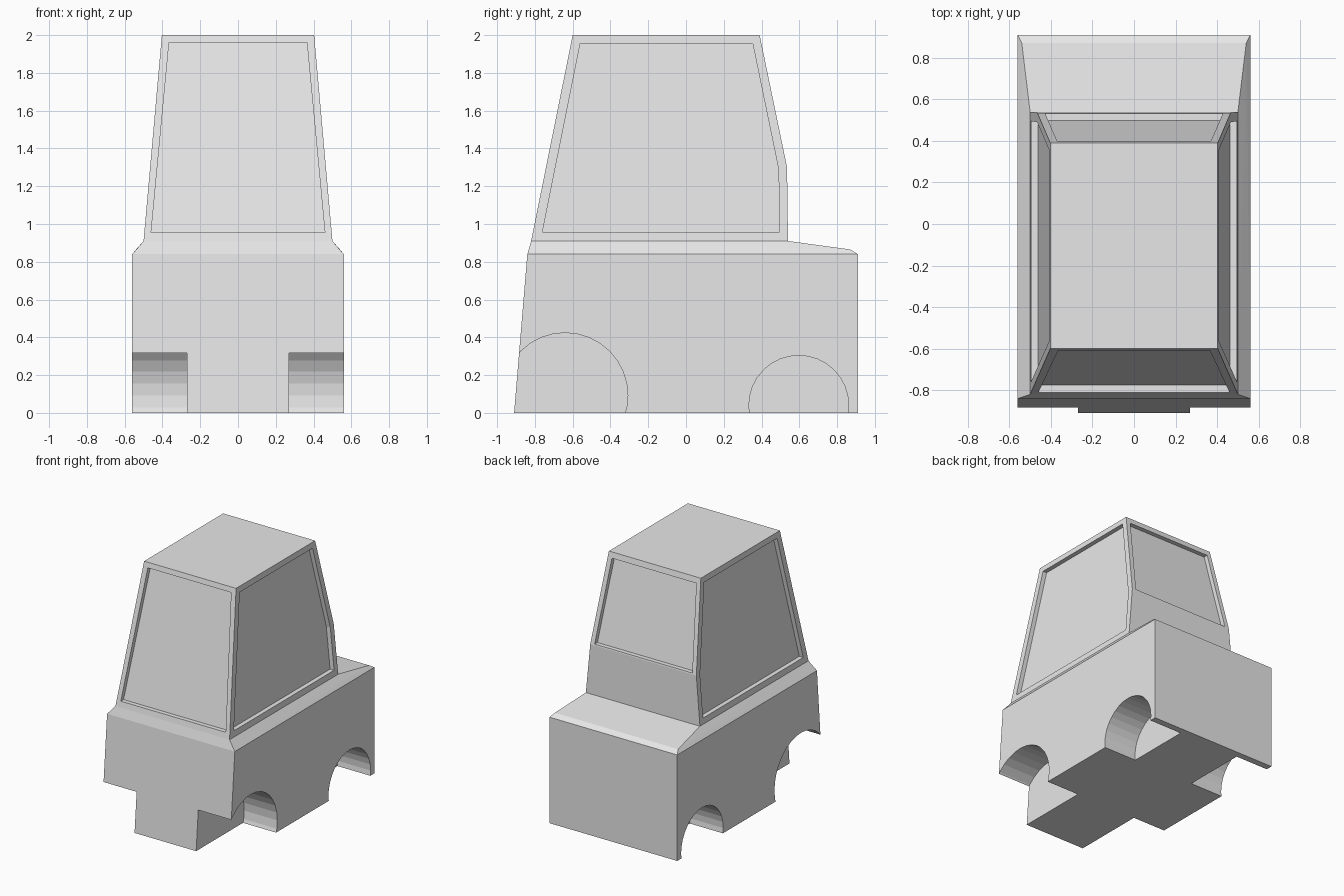
import bpy
import bmesh
from math import pi, radians
from mathutils import Matrix

default = bpy.data.objects.get("Cube")
if default:
    bpy.data.objects.remove(default)

paint = bpy.data.materials.new("light_grey")
paint.use_nodes = True
grey = (0.8, 0.8, 0.8, 1)
paint.diffuse_color = grey
paint.node_tree.nodes["Principled BSDF"].inputs["Base Color"].default_value = grey


def finish(bm, name):
    bmesh.ops.recalc_face_normals(bm, faces=bm.faces)
    mesh = bpy.data.meshes.new(name)
    bm.to_mesh(mesh)
    bm.free()
    mesh.materials.append(paint)
    obj = bpy.data.objects.new(name, mesh)
    bpy.context.collection.objects.link(obj)
    return obj


def hull(name, points):
    """Flat-sided solid wrapped around the given corners."""
    bm = bmesh.new()
    for p in points:
        bm.verts.new(p)
    bmesh.ops.convex_hull(bm, input=bm.verts)
    bmesh.ops.dissolve_limit(bm, angle_limit=radians(0.5), verts=bm.verts, edges=bm.edges)
    return finish(bm, name)


def mirrored(points):
    return [(s * x, y, z) for x, y, z in points for s in (1, -1)]


def cut(target, cutter):
    cutter.hide_render = True
    mod = target.modifiers.new("cut", "BOOLEAN")
    mod.operation = "DIFFERENCE"
    mod.solver = "EXACT"
    mod.object = cutter
    bpy.context.view_layer.objects.active = target
    bpy.ops.object.modifier_apply(modifier=mod.name)
    bpy.data.objects.remove(cutter)


# Lower body with chamfered shoulders and sloping rear deck
W = 0.56
body = hull("body", mirrored([
    (W, -0.91, 0), (W, 0.91, 0), (W, -0.84, 0.84), (W, 0.91, 0.84),
    (0.5, -0.82, 0.91), (0.5, 0.54, 0.91), (0.54, 0.87, 0.865)]))

# Wheel arches: (centre y, centre z, radius)
for cy, cz, radius in ((-0.64, 0.092, 0.332), (0.597, 0.04, 0.264)):
    for side in (1, -1):
        bm = bmesh.new()
        place = Matrix.Translation((side * 0.52, cy, cz)) @ Matrix.Rotation(pi / 2, 4, "Y")
        bmesh.ops.create_cone(bm, cap_ends=True, segments=32, radius1=radius,
                              radius2=radius, depth=0.5, matrix=place)
        cut(body, finish(bm, "arch_cutter"))

# Tapered cabin
FLOOR, CREASE, ROOF = 0.91, 1.3, 2.0


def side_x(z):
    return 0.5 - 0.097 * (z - FLOOR) / (ROOF - FLOOR)


def front_y(z):
    return -0.82 + 0.22 * (z - FLOOR) / (ROOF - FLOOR)


def back_y(z):
    return 0.535 - 0.145 * (z - CREASE) / (ROOF - CREASE)


cabin_outline = [(-0.82, FLOOR), (0.54, FLOOR), (0.535, CREASE), (0.39, ROOF), (-0.6, ROOF)]
cabin = hull("cabin", mirrored([(side_x(z), y, z) for y, z in cabin_outline]))

# Recessed windows, each pane parallel to its wall
DEPTH = 0.035
side_outline = [(-0.76, 0.957), (0.495, 0.957), (0.49, 1.29), (0.353, 1.955), (-0.56, 1.955)]
for side in (1, -1):
    cut(cabin, hull("side_window_cutter", [
        (side * x, y, z) for y, z in side_outline for x in (side_x(z) - DEPTH, 0.7)]))

cut(cabin, hull("front_window_cutter", mirrored([
    (x, y, z) for x, z in ((0.46, 0.955), (0.365, 1.96))
    for y in (front_y(z) + DEPTH, -1)])))

cut(cabin, hull("back_window_cutter", mirrored([
    (x, y, z) for x, z in ((0.428, 1.31), (0.37, 1.955))
    for y in (back_y(z) - DEPTH, 0.8)])))
